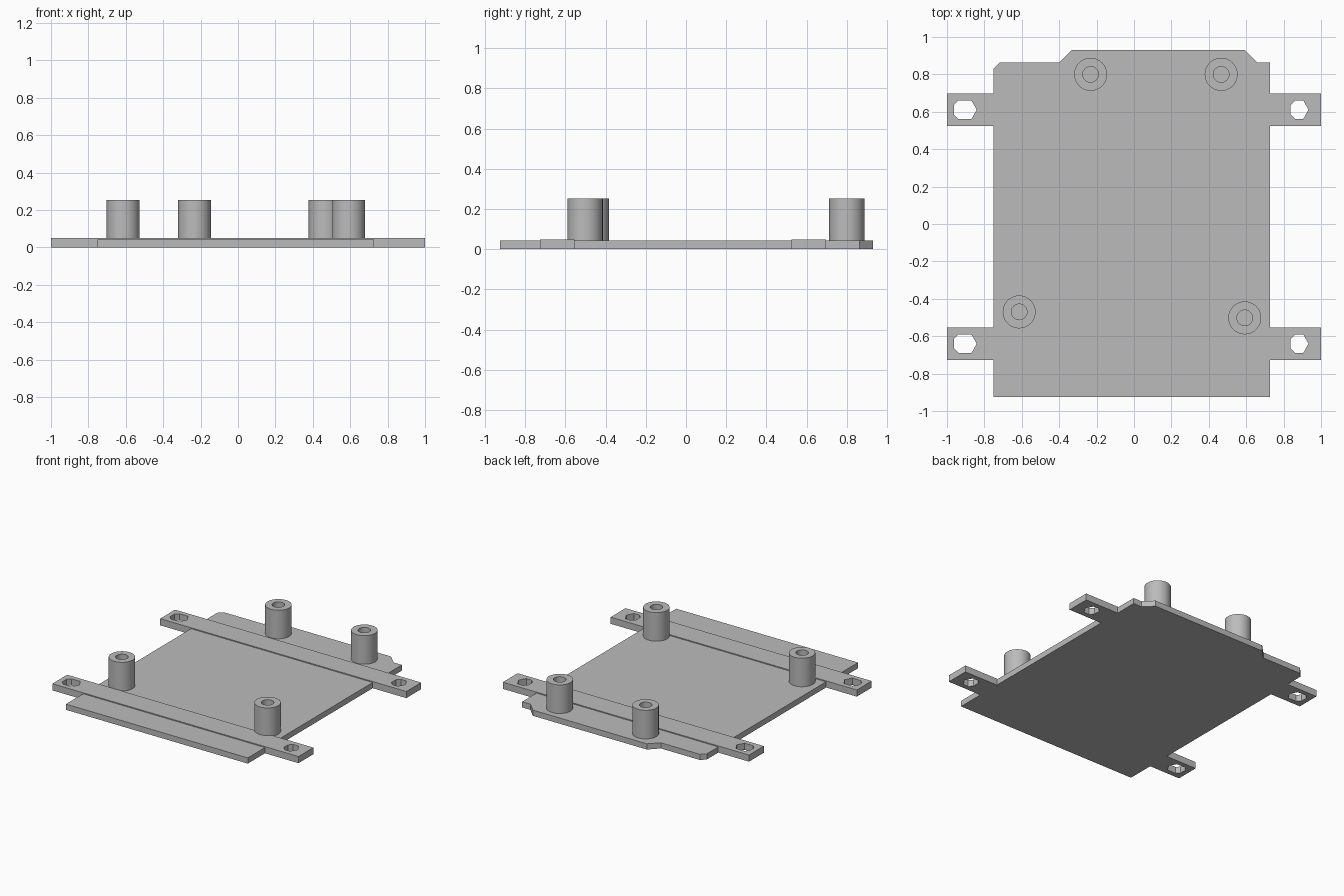
import bpy
import bmesh
from math import cos, sin, pi, radians

cube = bpy.data.objects.get("Cube")
if cube:
    bpy.data.objects.remove(cube, do_unlink=True)

grey = bpy.data.materials.new("plain grey")
grey.use_nodes = True
grey.diffuse_color = (0.5, 0.5, 0.5, 1)
grey.node_tree.nodes["Principled BSDF"].inputs["Base Color"].default_value = (0.5, 0.5, 0.5, 1)


def extrude_profile(name, loops, bottom, top):
    """Fill an outline with optional hole loops and extrude it upward."""
    bm = bmesh.new()
    for loop in loops:
        verts = [bm.verts.new((x, y, bottom)) for x, y in loop]
        for a, b in zip(verts, verts[1:] + verts[:1]):
            bm.edges.new((a, b))
    bmesh.ops.triangle_fill(bm, edges=bm.edges[:], use_beauty=True)
    result = bmesh.ops.extrude_face_region(bm, geom=bm.faces[:], use_keep_orig=True)
    for v in result["geom"]:
        if isinstance(v, bmesh.types.BMVert):
            v.co.z = top
    bmesh.ops.recalc_face_normals(bm, faces=bm.faces[:])
    mesh = bpy.data.meshes.new(name)
    bm.to_mesh(mesh)
    bm.free()
    mesh.materials.append(grey)
    obj = bpy.data.objects.new(name, mesh)
    bpy.context.collection.objects.link(obj)
    return obj


def circle(x, y, radius, sides):
    return [(x + radius * cos(2 * pi * i / sides), y + radius * sin(2 * pi * i / sides))
            for i in range(sides)]


def rectangle(x0, x1, y0, y1):
    return [(x0, y0), (x1, y0), (x1, y1), (x0, y1)]


def slot(x, y, half_length):
    """Coarsely faceted hole, blunt on its -x end and pointed on its +x end."""
    h = half_length
    shape = [(-h, -0.025), (0.025 - h, -0.05), (h - 0.028, -0.05), (h, 0),
             (h - 0.028, 0.05), (0.025 - h, 0.05), (-h, 0.025)]
    return [(x + dx, y + dy) for dx, dy in shape]


# Base plate with the stepped, chamfered rear edge
outline = [(-0.75, -0.925), (0.727, -0.925), (0.727, 0.863), (0.66, 0.863),
           (0.593, 0.93), (-0.333, 0.93), (-0.4, 0.863), (-0.717, 0.863), (-0.75, 0.83)]
extrude_profile("base_plate", [outline], 0, 0.042)

# Mounting straps with a hole in each end tab
for name, y in (("front_strap", -0.64), ("rear_strap", 0.611)):
    extrude_profile(name, [rectangle(-1, 1, y - 0.086, y + 0.086),
                           slot(-0.902, y, 0.061), slot(0.885, y, 0.048)], 0, 0.049)

# Hollow standoffs
standoffs = {
    "rear_right_standoff": (-0.232, 0.8),
    "rear_left_standoff": (0.466, 0.8),
    "front_right_standoff": (-0.614, -0.47),
    "front_left_standoff": (0.592, -0.502),
}
for name, (x, y) in standoffs.items():
    post = extrude_profile(name, [circle(x, y, 0.088, 40), circle(x, y, 0.042, 32)], 0.04, 0.252)
    bpy.ops.object.select_all(action="DESELECT")
    post.select_set(True)
    bpy.context.view_layer.objects.active = post
    bpy.ops.object.shade_smooth_by_angle(angle=radians(30))
